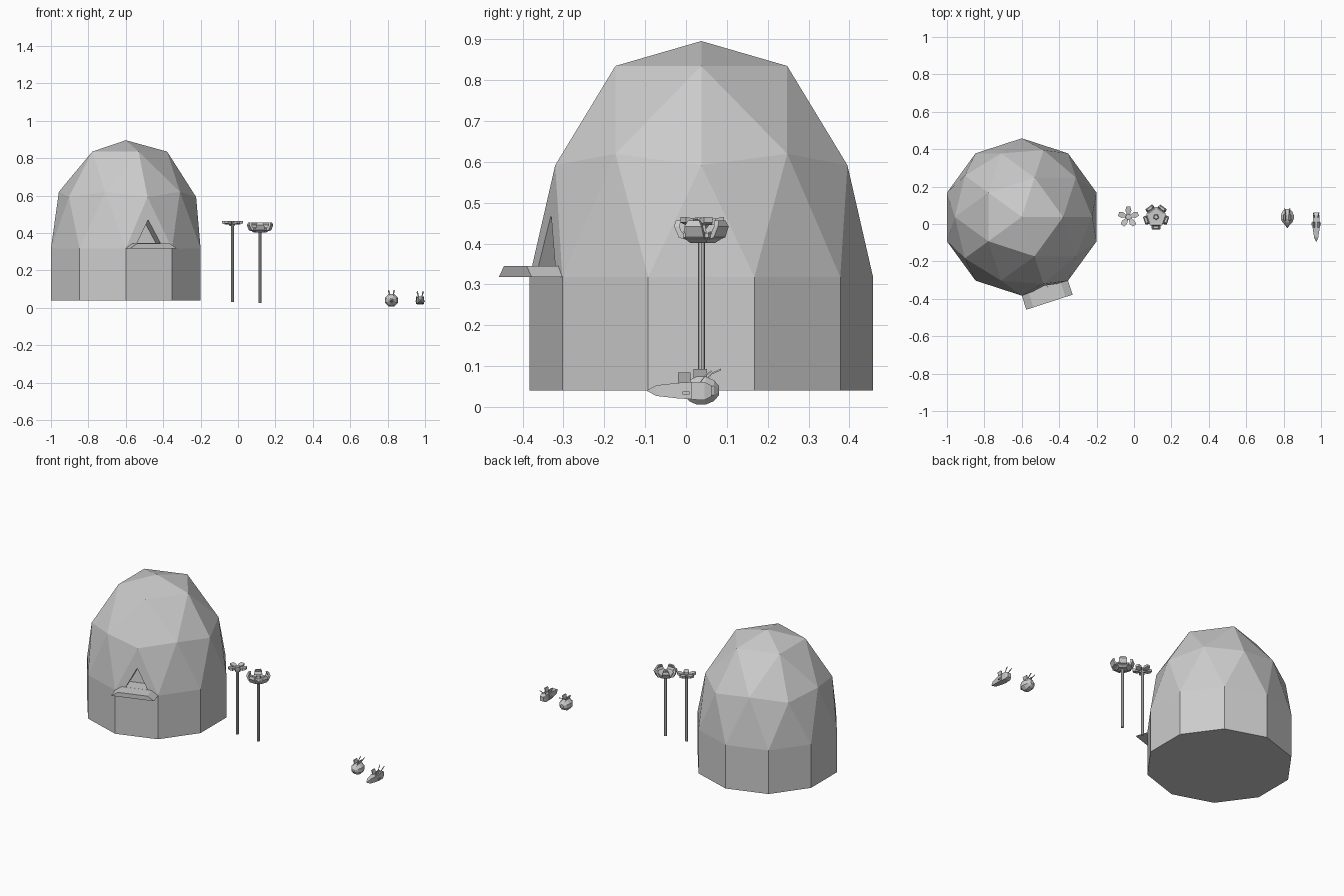
import bpy, bmesh
from math import sin, cos, radians, atan2, degrees
from mathutils import Vector, Matrix

if "Cube" in bpy.data.objects:
    bpy.data.objects.remove(bpy.data.objects["Cube"])


def finish(name, bm):
    bmesh.ops.recalc_face_normals(bm, faces=bm.faces)
    me = bpy.data.meshes.new(name)
    bm.to_mesh(me)
    bm.free()
    ob = bpy.data.objects.new(name, me)
    bpy.context.collection.objects.link(ob)
    return ob


def loft(bm, rings):
    """Skin closed rings of equal length and cap both ends."""
    vs = [[bm.verts.new(p) for p in r] for r in rings]
    n = len(vs[0])
    for a, b in zip(vs, vs[1:]):
        for i in range(n):
            j = (i + 1) % n
            bm.faces.new((a[i], a[j], b[j], b[i]))
    bm.faces.new(vs[0])
    bm.faces.new(vs[-1])


def disc(c, r, n, z, start=0):
    return [Vector((c[0] + r * cos(radians(start + 360 * i / n)),
                    c[1] + r * sin(radians(start + 360 * i / n)), z)) for i in range(n)]


# Hive: half icosphere on a ten-sided wall
CX, CY, R = -0.6, 0.0375, 0.4206
heights = {0: 0.318, 0.447: 0.592, 0.526: 0.62, 0.851: 0.835, 1: 0.896}
bm = bmesh.new()
bmesh.ops.create_icosphere(bm, subdivisions=2, radius=1)
bmesh.ops.delete(bm, geom=[v for v in bm.verts if v.co.z < -0.05], context='VERTS')
for v in bm.verts:
    z = heights[min(heights, key=lambda h: abs(h - v.co.z))]
    v.co = (CX + v.co.x * R, CY + v.co.y * R, z)
rim = [e for e in bm.edges if e.is_boundary]
ext = bmesh.ops.extrude_edge_only(bm, edges=rim)
low = [g for g in ext['geom'] if isinstance(g, bmesh.types.BMVert)]
for v in low:
    v.co.z = 0.04
bmesh.ops.holes_fill(bm, edges=[e for e in bm.edges if e.is_boundary], sides=20)

# Entrance: inset and recess the dome triangle facing -72 degrees
out = Vector((cos(radians(-72)), sin(radians(-72)), 0))
side = Vector((-out.y, out.x, 0))
bm.normal_update()
door = max((f for f in bm.faces if len(f.verts) == 3
            and sum(abs(v.co.z - 0.318) < 0.01 for v in f.verts) == 2),
           key=lambda f: (f.calc_center_median() - Vector((CX, CY, 0))).dot(out))
base = [v.co.copy() for v in door.verts if v.co.z < 0.4]
peak = [v.co.copy() for v in door.verts if v.co.z > 0.4][0]
mid = (base[0] + base[1]) / 2
bmesh.ops.inset_individual(bm, faces=[door], thickness=0.02)
for v in door.verts:
    s = (v.co - mid).dot(side)
    if abs(s) > 0.02:
        v.co = mid + side * (0.066 if s > 0 else -0.066) + (peak - mid) * 0.1
    else:
        v.co = mid + (peak - mid) * 0.555
new = bmesh.ops.extrude_discrete_faces(bm, faces=[door])['faces'][0]
for v in new.verts:
    v.co -= out * 0.08
finish("hive", bm)

# Landing ledge under the entrance
bm = bmesh.new()
section = [(-0.13, 0.318), (0.13, 0.318), (0.09, 0.345), (-0.09, 0.345)]
loft(bm, [[Vector((mid.x, mid.y, 0)) + out * d + side * s + Vector((0, 0, z))
           for s, z in section] for d in (-0.004, 0.079)])
finish("landing_ledge", bm)


def petal(bm, c, ang, path):
    """Petal strip; path holds (radius, half width, low z, high z)."""
    d = Vector((cos(radians(ang)), sin(radians(ang)), 0))
    t = Vector((-d.y, d.x, 0))
    o = Vector((c[0], c[1], 0))
    loft(bm, [[o + d * r - t * w + Vector((0, 0, a)), o + d * r + t * w + Vector((0, 0, a)),
               o + d * (r - k) + t * w + Vector((0, 0, b)),
               o + d * (r - k) - t * w + Vector((0, 0, b))] for r, w, a, b, k in path])


def stem(name, c, z0, z1):
    bm = bmesh.new()
    loft(bm, [disc(c, 0.0085, 8, z0), disc(c, 0.0085, 8, z1)])
    finish(name, bm)


# Open flat flower
c = (-0.03, 0.0375)
stem("open_flower_stem", c, 0.03, 0.445)
bm = bmesh.new()
loft(bm, [disc(c, 0.014, 5, 0.437, 36), disc(c, 0.02, 5, 0.446, 36),
          disc(c, 0.016, 5, 0.464, 36)])
for i in range(5):
    petal(bm, c, 18 + 72 * i, [(0.012, 0.007, 0.445, 0.458, 0), (0.035, 0.016, 0.445, 0.462, 0),
                               (0.055, 0.011, 0.452, 0.465, 0)])
finish("open_flower", bm)

# Cupped flower
c = (0.118, 0.0375)
stem("cup_flower_stem", c, 0.025, 0.41)
bm = bmesh.new()
loft(bm, [disc(c, 0.034, 5, 0.402, 18), disc(c, 0.055, 5, 0.415, 18),
          disc(c, 0.055, 5, 0.426, 18)])
loft(bm, [disc(c, 0.016, 5, 0.426, 54), disc(c, 0.012, 5, 0.445, 54)])
for i in range(5):
    petal(bm, c, 54 + 72 * i, [(0.035, 0.022, 0.409, 0.426, 0), (0.056, 0.024, 0.415, 0.43, 0.012)])
    o = Vector((c[0], c[1], 0))
    d = Vector((cos(radians(54 + 72 * i)), sin(radians(54 + 72 * i)), 0))
    t = Vector((-d.y, d.x, 0))
    loft(bm, [[o + d * (r - 0.013) - t * w + Vector((0, 0, z)), o + d * r - t * w + Vector((0, 0, z)),
               o + d * r + t * w + Vector((0, 0, z)), o + d * (r - 0.013) + t * w + Vector((0, 0, z))]
              for r, w, z in ((0.055, 0.024, 0.415), (0.067, 0.022, 0.442), (0.062, 0.014, 0.457))])
finish("cup_flower", bm)


def bee_details(name, x, wing_y, wing_z, ant):
    """Mirrored pair of wings and bent antennae."""
    bm = bmesh.new()
    for s in (-1, 1):
        y0, y1 = wing_y
        z0, z1 = wing_z
        loft(bm, [[(x + s * (u - 0.003), y0, z), (x + s * (u + 0.003), y0, z),
                   (x + s * (u + 0.003), y1, z), (x + s * (u - 0.003), y1, z)]
                  for u, z in ((0.008, z0), (0.017, z1))])
    finish(name + "_wings", bm)
    bm = bmesh.new()
    for s in (-1, 1):
        loft(bm, [[(x + s * u + dx, y, z + dz) for dx, dz in
                   ((-.002, -.002), (.002, -.002), (.002, .002), (-.002, .002))]
                  for u, y, z in ant])
    finish(name + "_antennae", bm)


def ring_y(x, y, z, rx, rz, n):
    return [(x + rx * cos(radians(180 / n + 360 * i / n)), y,
             z + rz * sin(radians(180 / n + 360 * i / n))) for i in range(n)]


# Round bee
bm = bmesh.new()
x = 0.82
loft(bm, [ring_y(x, y, 0.04, r, r, 8) for y, r in
          ((-0.022, 0.002), (-0.007, 0.012), (0.008, 0.028), (0.026, 0.037), (0.048, 0.037),
           (0.068, 0.028), (0.081, 0.012))])
finish("round_bee_body", bm)
bee_details("round_bee", x, (0.018, 0.052), (0.068, 0.093),
            [(0.008, 0.045, 0.062), (0.011, 0.064, 0.082), (0.014, 0.086, 0.092)])

# Slim bee
bm = bmesh.new()
x = 0.974
loft(bm, [ring_y(x, y, z, r * 1.414, h * 1.414, 4) for y, z, r, h in
          ((-0.095, 0.04, 0.001, 0.001), (-0.073, 0.04, 0.011, 0.013),
           (-0.02, 0.04, 0.019, 0.019), (0.014, 0.04, 0.021, 0.021))])
loft(bm, [ring_y(x, y, z, r * 1.414, h * 1.414, 4) for y, z, r, h in
          ((0.014, 0.039, 0.017, 0.021), (0.045, 0.039, 0.018, 0.022), (0.062, 0.039, 0.012, 0.014))])
finish("slim_bee_body", bm)
bee_details("slim_bee", x, (-0.02, 0.011), (0.056, 0.084),
            [(0.008, 0.032, 0.056), (0.012, 0.046, 0.075), (0.016, 0.062, 0.088)])
# Small side legs bring the slim bee to full width
bm = bmesh.new()
for s in (-1, 1):
    loft(bm, [[(x + s * u, y, z) for y, z in ((-0.008, 0.03), (0.008, 0.03), (0.008, 0.038),
               (-0.008, 0.038))] for u in (0.018, 0.026)])
finish("slim_bee_side_legs", bm)
